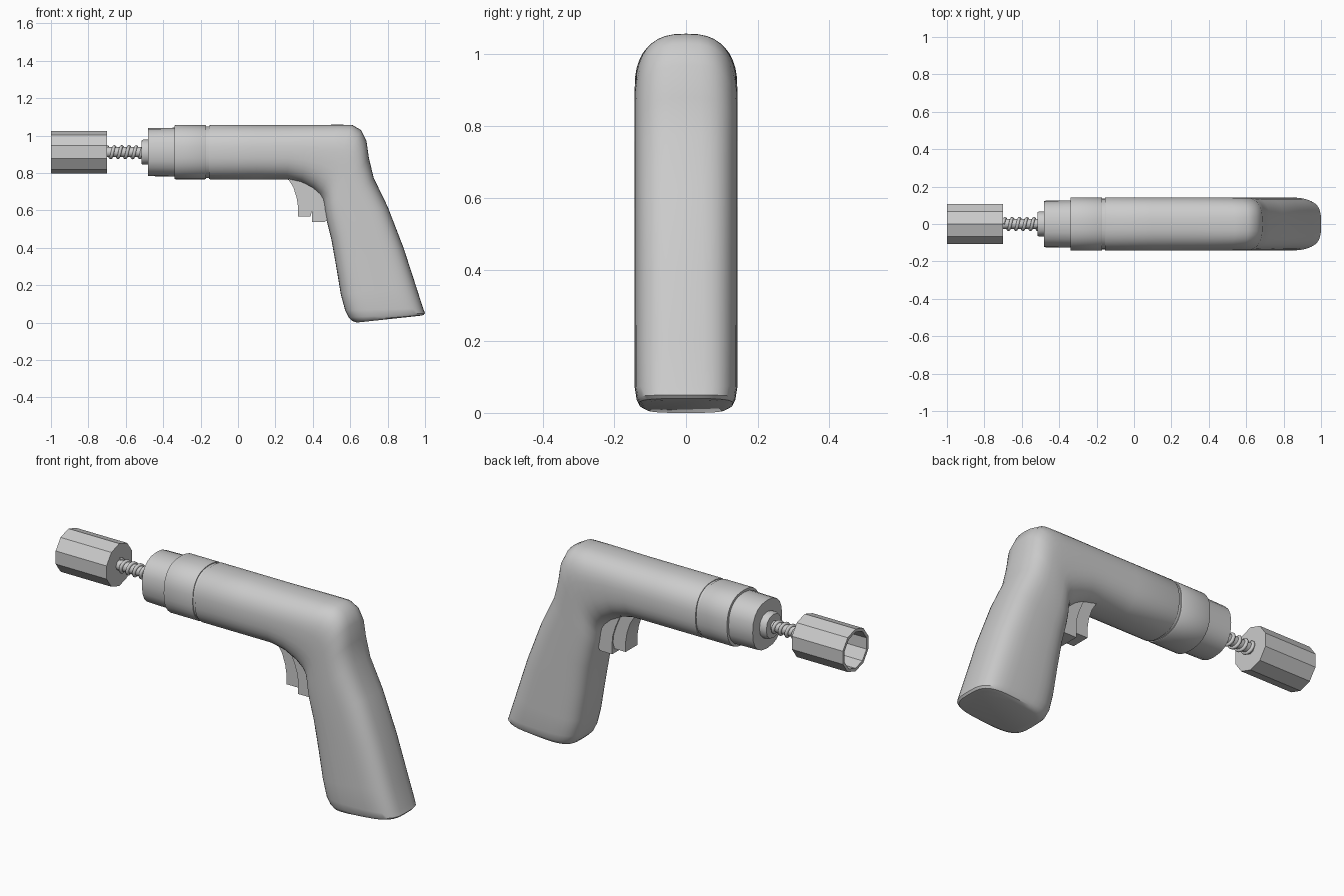
import bpy, bmesh, math
from mathutils import Vector

if "Cube" in bpy.data.objects:
    bpy.data.objects.remove(bpy.data.objects["Cube"])

AXIS = 0.911  # height of the barrel axis


def finish(name, bm, angle=35):
    bmesh.ops.recalc_face_normals(bm, faces=bm.faces)
    me = bpy.data.meshes.new(name)
    bm.to_mesh(me)
    bm.free()
    ob = bpy.data.objects.new(name, me)
    bpy.context.collection.objects.link(ob)
    bpy.ops.object.select_all(action='DESELECT')
    ob.select_set(True)
    bpy.context.view_layer.objects.active = ob
    bpy.ops.object.shade_smooth_by_angle(angle=math.radians(angle))
    return ob


def spow(v, p):
    return math.copysign(abs(v) ** p, v) if abs(v) > 1e-9 else 0.0


def loft(name, sections, segs, angle=35):
    """Skin superellipse rings: (outer xz, inner xz, half width, exponent)."""
    bm = bmesh.new()
    rings = []
    for (ox, oz), (ix, iz), w, n in sections:
        a, b = Vector((ox, 0, oz)), Vector((ix, 0, iz))
        c, h = (a + b) / 2, (a - b) / 2
        ring = []
        for k in range(segs):
            t = math.tau * k / segs
            p = c + h * spow(math.cos(t), 2 / n)
            p.y = w * spow(math.sin(t), 2 / n)
            ring.append(bm.verts.new(p))
        rings.append(ring)
    for r, s in zip(rings, rings[1:]):
        for k in range(segs):
            j = (k + 1) % segs
            bm.faces.new((r[k], r[j], s[j], s[k]))
    bm.faces.new(rings[0])
    bm.faces.new(rings[-1])
    return finish(name, bm, angle)


def turned(name, profile, segs, n=2.0, squash=1.0, angle=35):
    """Rings (x, radius) along the barrel axis."""
    return loft(name, [((x, AXIS + r), (x, AXIS - r), r * squash, n)
                       for x, r in profile], segs, angle)


def plate(name, outline, half):
    """Extrude an xz outline symmetrically in y."""
    bm = bmesh.new()
    f = bm.faces.new([bm.verts.new((x, -half, z)) for x, z in outline])
    g = bmesh.ops.extrude_face_region(bm, geom=[f])
    vs = [v for v in g['geom'] if isinstance(v, bmesh.types.BMVert)]
    bmesh.ops.translate(bm, verts=vs, vec=(0, 2 * half, 0))
    return finish(name, bm, 30)


# body: barrel that bends into the grip
W = 0.143
loft("body_and_grip", [
    ((-0.155, 1.052), (-0.155, 0.768), 0.141, 2.4),
    ((-0.148, 1.056), (-0.148, 0.765), W, 2.4),
    ((0.10, 1.056), (0.10, 0.765), W, 2.4),
    ((0.28, 1.056), (0.26, 0.765), W, 2.4),
    ((0.42, 1.057), (0.335, 0.748), W, 2.5),
    ((0.54, 1.058), (0.40, 0.713), W, 2.6),
    ((0.61, 1.057), (0.437, 0.68), W, 2.7),
    ((0.657, 1.03), (0.453, 0.655), W, 2.8),
    ((0.687, 0.97), (0.459, 0.63), W, 2.9),
    ((0.70, 0.88), (0.464, 0.595), W, 3.0),
    ((0.725, 0.775), (0.475, 0.54), W, 3.1),
    ((0.80, 0.62), (0.50, 0.44), W, 3.2),
    ((0.885, 0.40), (0.525, 0.30), W, 3.3),
    ((0.95, 0.20), (0.55, 0.15), W, 3.4),
    ((0.99, 0.075), (0.573, 0.065), W, 3.5),
    ((1.0, 0.05), (0.592, 0.027), 0.138, 3.5),
    ((0.992, 0.040), (0.61, 0.009), 0.13, 3.5),
    ((0.97, 0.036), (0.635, 0.0), 0.115, 3.5)], 40)

# collars and nose, stepping down toward the socket
turned("collar_gap", [(-0.18, 0.138), (-0.14, 0.138)], 40, 2.4, 0.98)
turned("rear_collar", [(-0.34, 0.143), (-0.334, 0.145), (-0.176, 0.145), (-0.17, 0.142)],
       40, 2.4, 0.98)
turned("front_collar", [(-0.48, 0.128), (-0.33, 0.131)], 20, 2.4, 0.97)
turned("nose_nut", [(-0.517, 0.062), (-0.508, 0.067), (-0.47, 0.067)], 12, 2.3)

# shaft with helical thread
turned("drive_shaft", [(-0.71, 0.027), (-0.50, 0.027)], 16)
cu = bpy.data.curves.new("shaft_thread", 'CURVE')
cu.dimensions = '3D'
cu.bevel_depth = 0.009
cu.bevel_resolution = 2
cu.use_fill_caps = True
sp = cu.splines.new('POLY')
TURNS, STEPS = 5, 16
sp.points.add(TURNS * STEPS)
for i, p in enumerate(sp.points):
    t = math.tau * i / STEPS
    p.co = (-0.70 + 0.195 * i / (TURNS * STEPS),
            0.029 * math.sin(t), AXIS + 0.029 * math.cos(t), 1)
bpy.context.collection.objects.link(bpy.data.objects.new("shaft_thread", cu))

# ten-sided hollow socket, open at the far end
turned("socket", [(-0.70, 0.113), (-1.0, 0.113), (-1.0, 0.097), (-0.72, 0.097)],
       10, angle=20)

# two-stage trigger below the barrel
plate("trigger", [(0.26, 0.78), (0.295, 0.725), (0.313, 0.67), (0.321, 0.62), (0.321, 0.567),
                  (0.388, 0.567), (0.40, 0.62), (0.43, 0.68), (0.42, 0.78)], 0.05)
plate("trigger_rear", [(0.345, 0.76), (0.375, 0.69), (0.391, 0.64), (0.395, 0.60),
                       (0.395, 0.538), (0.465, 0.538), (0.50, 0.58), (0.50, 0.70)], 0.058)
